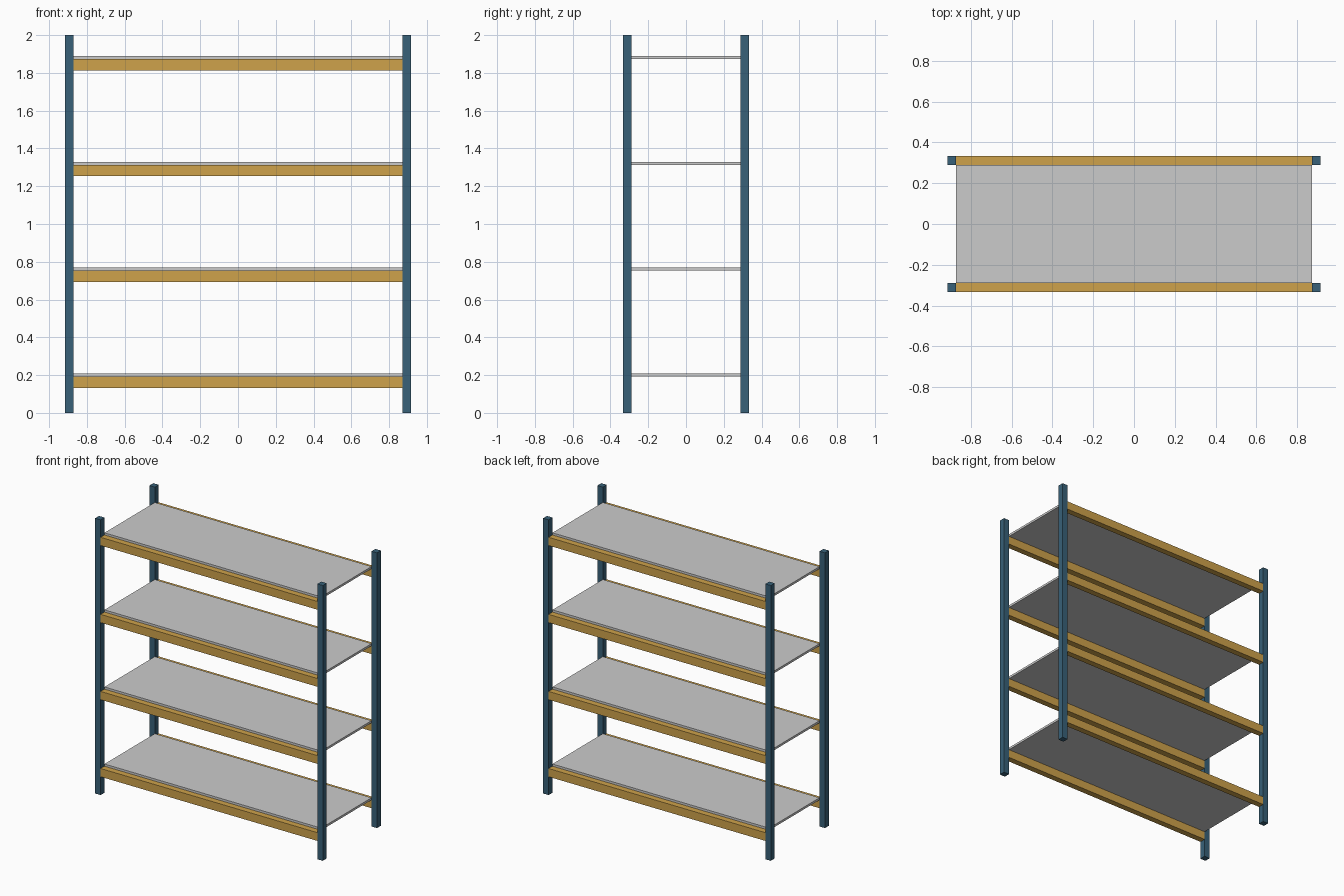
import bpy
import bmesh

if "Cube" in bpy.data.objects:
    bpy.data.objects.remove(bpy.data.objects["Cube"])


def material(name, color):
    m = bpy.data.materials.new(name)
    m.diffuse_color = color
    m.use_nodes = True
    m.node_tree.nodes["Principled BSDF"].inputs["Base Color"].default_value = m.diffuse_color
    return m


BLUE = material("post_blue", (0.04, 0.12, 0.19, 1))
YELLOW = material("beam_yellow", (0.62, 0.36, 0.07, 1))


def box(name, lo, hi, mat=None):
    bm = bmesh.new()
    bmesh.ops.create_cube(bm, size=1)
    for v in bm.verts:
        v.co = [h if c > 0 else l for c, l, h in zip(v.co, lo, hi)]
    mesh = bpy.data.meshes.new(name)
    bm.to_mesh(mesh)
    bm.free()
    if mat:
        mesh.materials.append(mat)
    obj = bpy.data.objects.new(name, mesh)
    bpy.context.collection.objects.link(obj)
    return obj


X_IN, X_OUT = 0.871, 0.915   # inner and outer post faces along the width
Y_IN, Y_OUT = 0.289, 0.333   # inner and outer post faces along the depth
sides = (("front", -Y_OUT, -Y_IN), ("back", Y_IN, Y_OUT))

# Four upright posts
for depth, y0, y1 in sides:
    box(f"{depth}_left_post", (-X_OUT, y0, 0), (-X_IN, y1, 2), BLUE)
    box(f"{depth}_right_post", (X_IN, y0, 0), (X_OUT, y1, 2), BLUE)

# Four levels: two beams and a thin shelf panel resting level with their tops
for i in range(4):
    z = 0.193 + 0.56 * i
    for depth, y0, y1 in sides:
        box(f"{depth}_beam_{i + 1}", (-X_IN, y0, z - 0.06), (X_IN, y1, z), YELLOW)
    box(f"shelf_{i + 1}", (-X_IN, -Y_IN, z), (X_IN, Y_IN, z + 0.016))
